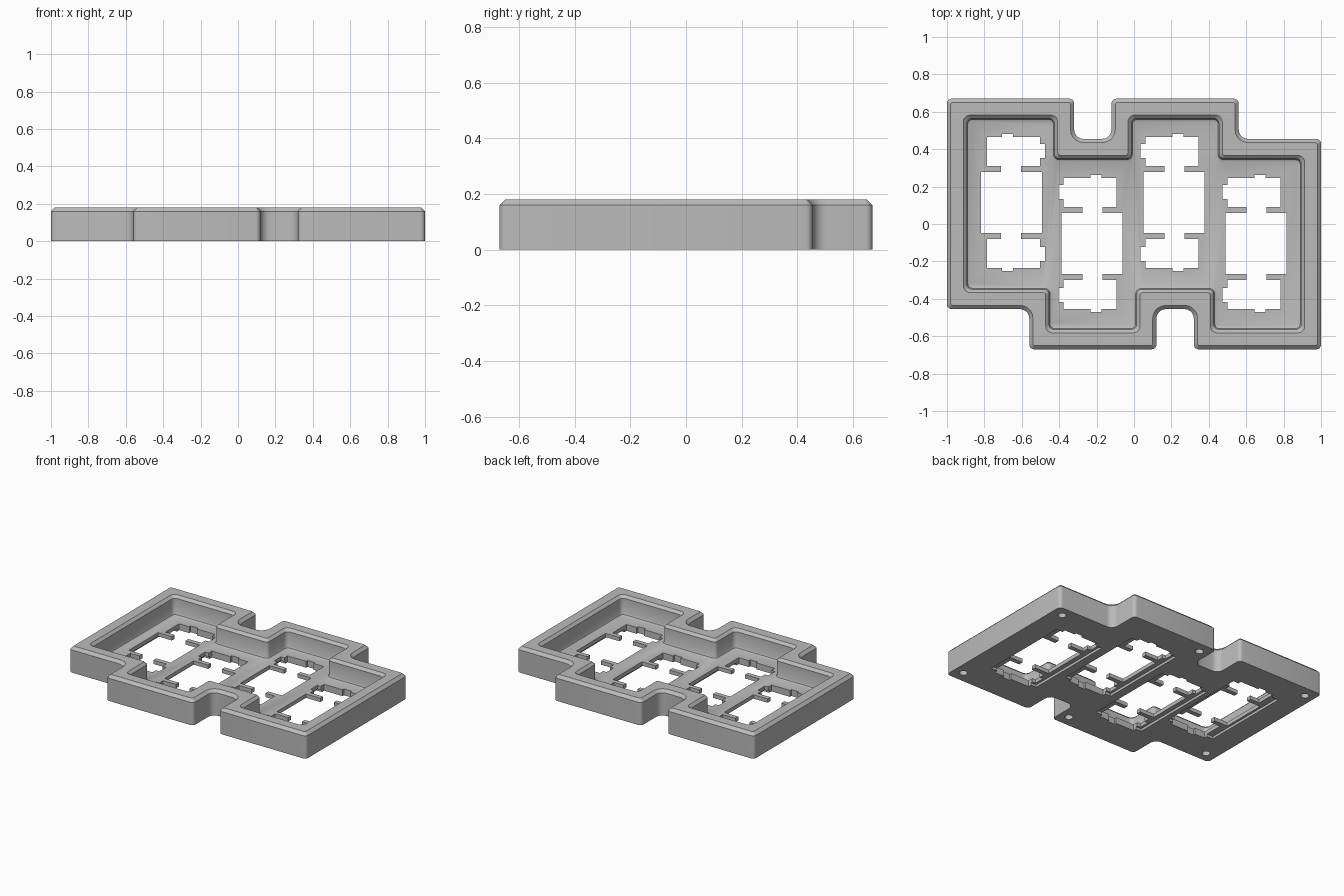
import bpy, bmesh, math
from mathutils import Vector, Matrix

cube = bpy.data.objects.get("Cube")
if cube:
    bpy.data.objects.remove(cube, do_unlink=True)

HEIGHT, FLOOR = 0.18, 0.045

grey = bpy.data.materials.new("matte grey")
grey.use_nodes = True
grey.diffuse_color = (0.5, 0.5, 0.5, 1)
grey.node_tree.nodes["Principled BSDF"].inputs["Base Color"].default_value = (0.5, 0.5, 0.5, 1)

# Half of the stepped outline, clockwise; the other half is turned by 180 degrees
half = [(-1, -0.455), (-1, 0.67), (-0.32, 0.67), (-0.32, 0.455),
        (-0.12, 0.455), (-0.12, 0.67), (0.56, 0.67), (0.56, 0.455)]
outline = [Vector(p) for p in half] + [-Vector(p) for p in half]


def rounded_loop(inset, convex, concave, steps=5):
    """Inset outline with rounded corners, always the same point count."""
    pts = []
    n = len(outline)
    for i, p in enumerate(outline):
        a = (p - outline[i - 1]).normalized()
        b = (outline[(i + 1) % n] - p).normalized()
        turn = a.x * b.y - a.y * b.x
        normal_a, normal_b = Vector((a.y, -a.x)), Vector((b.y, -b.x))
        corner = p + (normal_a + normal_b) * inset
        r = convex if turn < 0 else concave
        centre = corner - a * r + b * r
        for k in range(steps + 1):
            t = math.pi / 2 * k / steps
            pts.append(centre - b * r * math.cos(t) + a * r * math.sin(t))
    return pts


def finish(name, bm):
    bmesh.ops.recalc_face_normals(bm, faces=bm.faces)
    mesh = bpy.data.meshes.new(name)
    bm.to_mesh(mesh)
    bm.free()
    obj = bpy.data.objects.new(name, mesh)
    bpy.context.collection.objects.link(obj)
    return obj


def add_prism(bm, pts, z0, z1):
    low = [bm.verts.new((x, y, z0)) for x, y in pts]
    high = [bm.verts.new((x, y, z1)) for x, y in pts]
    bm.faces.new(low)
    bm.faces.new(high)
    for i in range(len(pts)):
        bm.faces.new((low[i - 1], low[i], high[i], high[i - 1]))


# Tray: one skin from the base, over the chamfered rim, down to the floor
sections = [(0, 0.025, 0.05, 0), (0, 0.025, 0.05, HEIGHT - 0.02),
            (0.02, 0.012, 0.07, HEIGHT), (0.088, 0.035, 0.015, HEIGHT),
            (0.106, 0.03, 0.025, HEIGHT - 0.018), (0.106, 0.03, 0.025, FLOOR + 0.015),
            (0.111, 0.025, 0.03, FLOOR + 0.005), (0.121, 0.02, 0.04, FLOOR)]
bm = bmesh.new()
rings = [[bm.verts.new((p.x, p.y, z)) for p in rounded_loop(d, cv, cc)]
         for d, cv, cc, z in sections]
for lower, upper in zip(rings, rings[1:]):
    for i in range(len(lower)):
        bm.faces.new((lower[i - 1], lower[i], upper[i], upper[i - 1]))
bm.faces.new(rings[0])
bm.faces.new(rings[-1])
tray = finish("tray", bm)

# Cut-out profile: upper half, left tab to right tab
upper = [(-0.152, 0.163), (-0.04, 0.163), (-0.04, 0.195), (-0.141, 0.195),
         (-0.141, 0.238), (-0.168, 0.238), (-0.168, 0.313), (-0.141, 0.313),
         (-0.141, 0.35), (0.003, 0.35), (0.003, 0.366), (0.062, 0.366),
         (0.062, 0.35), (0.141, 0.35), (0.141, 0.195), (0.067, 0.195),
         (0.067, 0.163), (0.174, 0.163)]
profile = upper + [(x, -y) for x, y in reversed(upper)]
# Columns: centre x, centre y, mirror sign
columns = [(-0.644, 0.115, -1), (-0.235, -0.104, 1), (0.203, 0.115, 1), (0.641, -0.104, 1)]

openings, recesses, holes = bmesh.new(), bmesh.new(), bmesh.new()
for cx, cy, side in columns:
    add_prism(openings, [(cx + side * x, cy + y) for x, y in profile], -0.1, FLOOR + 0.05)
    # Shallow stepped recess on the underside
    w0, w1, h = cx - side * 0.185, cx + side * 0.19, 0.325
    add_prism(recesses, [(w0, cy - h), (w1, cy - h), (w1, cy + h), (w0, cy + h)], -0.1, 0.018)

# Screw holes in the underside of the rim
for x, y in [(0.92, 0.38), (0.93, -0.59), (-0.05, 0.59)]:
    for s in (1, -1):
        bmesh.ops.create_cone(holes, cap_ends=True, segments=24, radius1=0.027, radius2=0.027,
                              depth=0.22, matrix=Matrix.Translation((s * x, s * y, 0)))

cutters = [finish("opening_cutter", openings), finish("recess_cutter", recesses),
           finish("screw_hole_cutter", holes)]
for cutter in cutters:
    cutter.hide_render = True
    mod = tray.modifiers.new(cutter.name, 'BOOLEAN')
    mod.operation = 'DIFFERENCE'
    mod.solver = 'EXACT'
    mod.object = cutter

# Bake the cuts and drop the cutters
bpy.context.view_layer.update()
baked = bpy.data.meshes.new_from_object(tray.evaluated_get(bpy.context.evaluated_depsgraph_get()))
tray.modifiers.clear()
tray.data = baked
for cutter in cutters:
    bpy.data.objects.remove(cutter, do_unlink=True)
baked.materials.clear()
baked.materials.append(grey)

# Smooth only the rounded corners
bpy.ops.object.select_all(action='DESELECT')
tray.select_set(True)
bpy.context.view_layer.objects.active = tray
bpy.ops.object.shade_smooth_by_angle(angle=math.radians(30))
